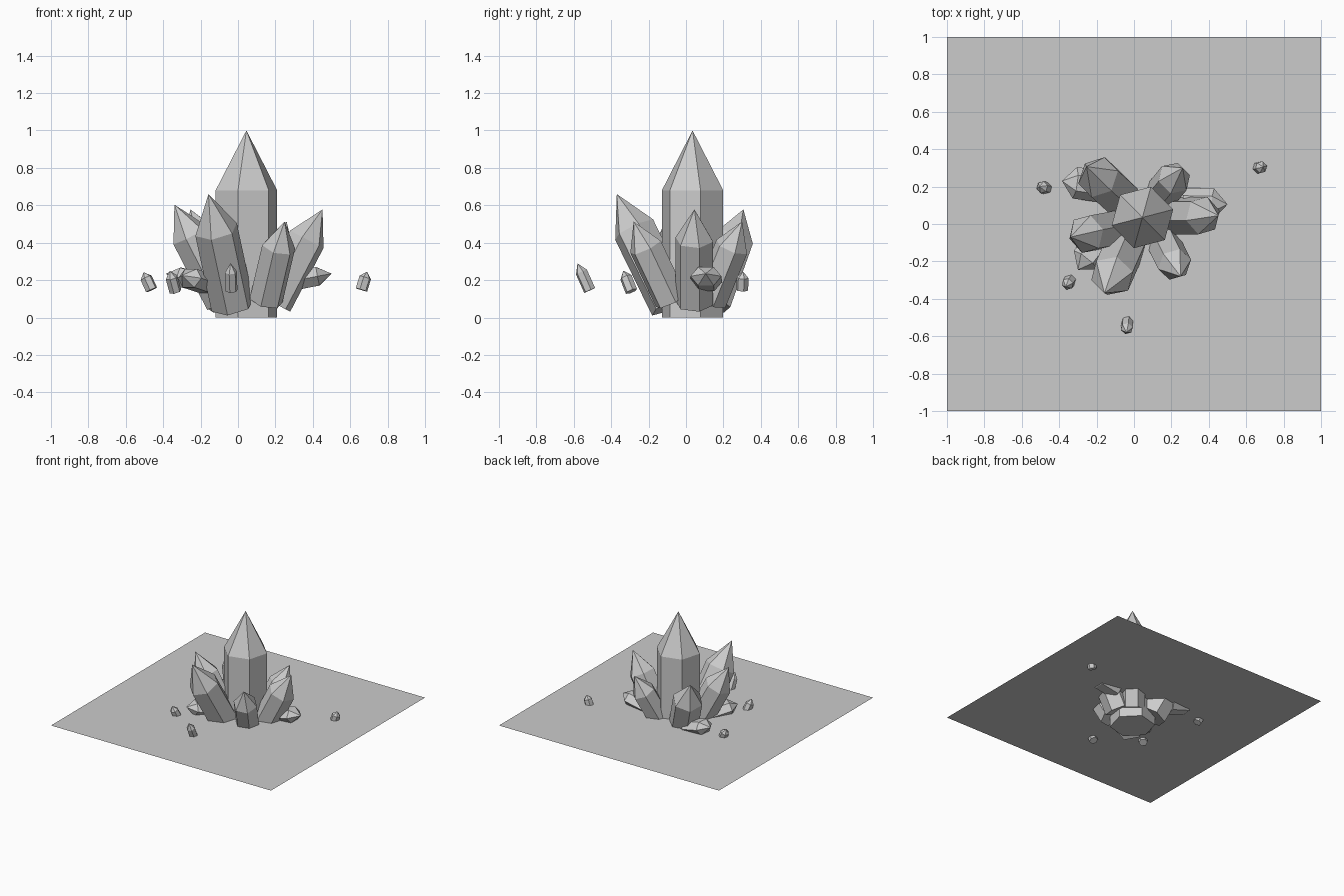
import bpy, bmesh, math
from mathutils import Vector, Matrix

cube = bpy.data.objects.get("Cube")
if cube:
    bpy.data.objects.remove(cube, do_unlink=True)

grey = bpy.data.materials.new("stone grey")
grey.use_nodes = True
colour = (0.6, 0.6, 0.6, 1)
grey.diffuse_color = colour
grey.node_tree.nodes["Principled BSDF"].inputs["Base Color"].default_value = colour

SIDES = 6
SHOULDER = 0.68   # share of the length taken by the straight shaft


def finish(name, bm):
    bmesh.ops.recalc_face_normals(bm, faces=bm.faces)
    mesh = bpy.data.meshes.new(name)
    bm.to_mesh(mesh)
    bm.free()
    mesh.materials.append(grey)
    obj = bpy.data.objects.new(name, mesh)
    bpy.context.collection.objects.link(obj)
    return obj


def crystal(name, base, tip, radius, flat=None):
    """Six-sided shaft with a pointed end, running from base to tip."""
    base, tip = Vector(base), Vector(tip)
    axis = tip - base
    length = axis.length
    bm = bmesh.new()
    phase = math.radians(14.6 if flat is None else 30)
    rings = []
    for z in (0, SHOULDER * length):
        ring = []
        for i in range(SIDES):
            a = phase + math.tau * i / SIDES
            ring.append(bm.verts.new(((flat or radius) * math.cos(a), radius * math.sin(a), z)))
        rings.append(ring)
    apex = bm.verts.new((0, 0, length))
    low, high = rings
    bm.faces.new(low)
    for i in range(SIDES):
        j = (i + 1) % SIDES
        bm.faces.new((low[i], low[j], high[j], high[i]))
        bm.faces.new((high[i], high[j], apex))
    # Lying crystals keep their flat side level
    if flat is None:
        turn = Vector((0, 0, 1)).rotation_difference(axis)
    else:
        turn = axis.to_track_quat('Z', 'X')
    bm.transform(Matrix.Translation(base) @ turn.to_matrix().to_4x4())
    return finish(name, bm)


# Ground sheet
bm = bmesh.new()
bmesh.ops.create_grid(bm, x_segments=1, y_segments=1, size=1)
bmesh.ops.translate(bm, verts=bm.verts, vec=(0, 0, 0.175))
finish("ground_sheet", bm)

# Central crystal and the ring leaning outwards
crystal("central_crystal", (0.045, 0.035, 0), (0.045, 0.035, 1), 0.17)
crystal("front_crystal", (-0.03, -0.08, 0.066), (-0.158, -0.37, 0.66), 0.118)
crystal("left_crystal", (0.19, 0.045, 0.078), (0.452, 0.045, 0.578), 0.104)
crystal("right_crystal", (-0.075, -0.02, 0.09), (-0.34, -0.07, 0.604), 0.105)
crystal("front_left_crystal", (0.15, -0.08, 0.09), (0.249, -0.28, 0.513), 0.092)
crystal("back_left_crystal", (0.12, 0.128, 0.09), (0.26, 0.30, 0.513), 0.092)
crystal("back_right_crystal", (-0.06, 0.13, 0.08), (-0.254, 0.307, 0.578), 0.115)

# Flattened crystals lying low around the cluster
crystal("lying_left_crystal", (0.27, 0.11, 0.19), (0.5, 0.105, 0.235), 0.083, 0.058)
crystal("lying_front_crystal", (-0.17, -0.08, 0.18), (-0.30, -0.245, 0.225), 0.08, 0.058)
crystal("lying_back_crystal", (-0.17, 0.20, 0.18), (-0.385, 0.23, 0.235), 0.085, 0.058)

# Small scattered shards
shards = [
    ((-0.335, -0.292, 0.14), (-0.365, -0.335, 0.25)),
    ((-0.035, -0.515, 0.145), (-0.04, -0.58, 0.29)),
    ((0.66, 0.30, 0.148), (0.69, 0.305, 0.245)),
    ((-0.462, 0.19, 0.148), (-0.505, 0.20, 0.242)),
]
for n, (base, tip) in enumerate(shards, 1):
    crystal(f"shard_{n}", base, tip, 0.033)
